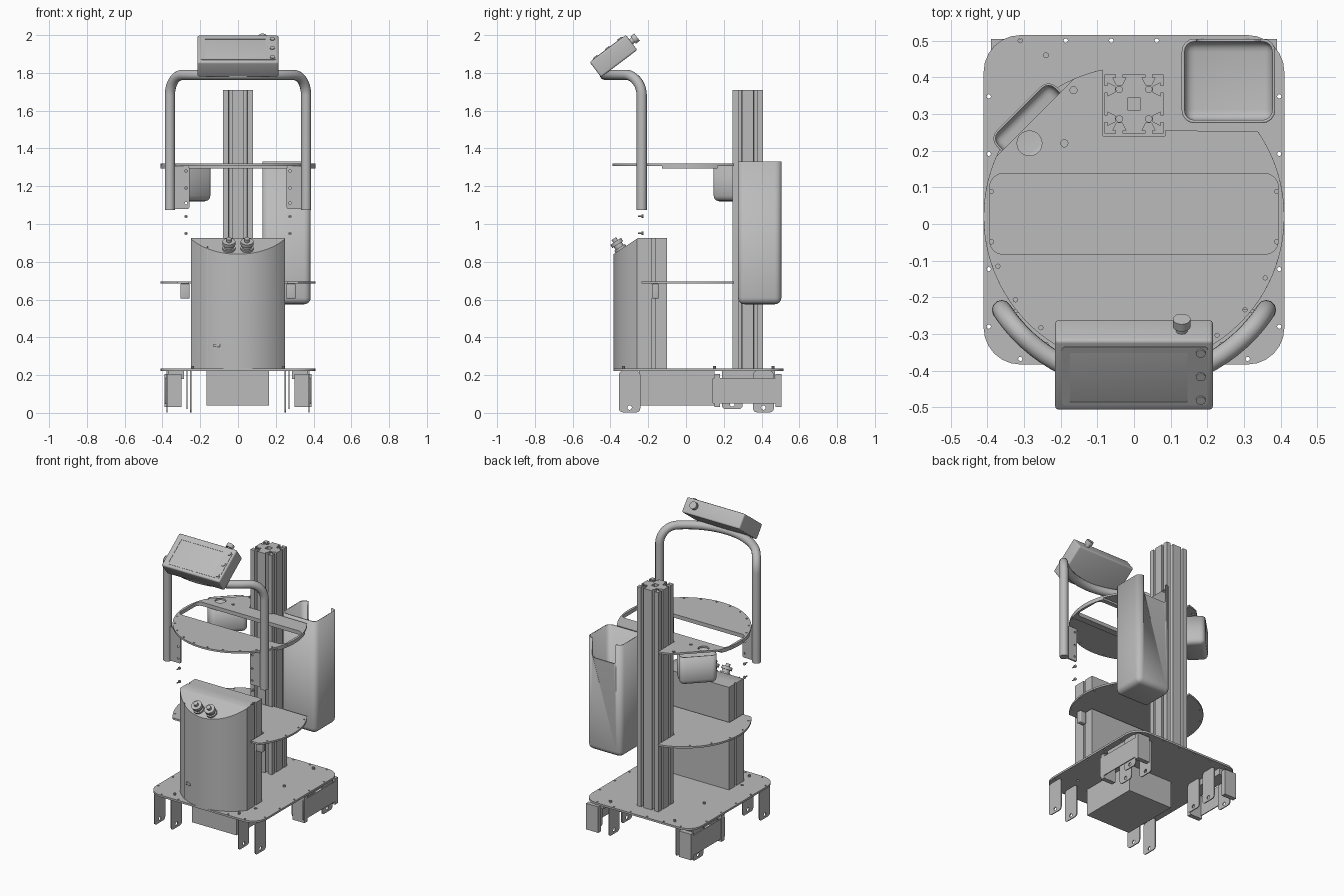
import bpy, bmesh, math
from mathutils import Matrix, Vector

if "Cube" in bpy.data.objects:
    bpy.data.objects.remove(bpy.data.objects["Cube"], do_unlink=True)

grey = bpy.data.materials.new("plain grey")
grey.use_nodes = True
grey.diffuse_color = (0.5, 0.5, 0.5, 1)
grey.node_tree.nodes["Principled BSDF"].inputs["Base Color"].default_value = (0.5, 0.5, 0.5, 1)


def finish(ob):
    ob.data.materials.clear()
    ob.data.materials.append(grey)
    bpy.ops.object.select_all(action='DESELECT')
    ob.select_set(True)
    bpy.context.view_layer.objects.active = ob
    bpy.ops.object.shade_smooth_by_angle(angle=math.radians(35))
    return ob


def from_bmesh(name, bm, matrix=Matrix()):
    me = bpy.data.meshes.new(name)
    bm.to_mesh(me)
    bm.free()
    ob = bpy.data.objects.new(name, me)
    ob.matrix_world = matrix
    bpy.context.collection.objects.link(ob)
    return finish(ob)


def circle(x, y, r, n=10):
    return [(x + r * math.cos(math.tau * i / n), y + r * math.sin(math.tau * i / n)) for i in range(n)]


def arc(a0, a1, r=0.41, cy=0.02, n=40):
    angles = [math.radians(a0 + (a1 - a0) * i / n) for i in range(n + 1)]
    return [(r * math.cos(a), cy + r * math.sin(a)) for a in angles]


def round_rect(x0, x1, y0, y1, r, n=6):
    pts = []
    for k, (cx, cy) in enumerate([(x1 - r, y1 - r), (x0 + r, y1 - r), (x0 + r, y0 + r), (x1 - r, y0 + r)]):
        for i in range(n + 1):
            a = math.radians(90 * (k + i / n))
            pts.append((cx + r * math.cos(a), cy + r * math.sin(a)))
    return pts


def curve_to_mesh(name, cu, matrix=Matrix()):
    ob = bpy.data.objects.new(name, cu)
    ob.matrix_world = matrix
    bpy.context.collection.objects.link(ob)
    bpy.ops.object.select_all(action='DESELECT')
    ob.select_set(True)
    bpy.context.view_layer.objects.active = ob
    bpy.ops.object.convert(target='MESH')
    return finish(bpy.context.view_layer.objects.active)


# Flat part: an outline with holes, extruded between two heights
def slab(name, loops, z0, z1, matrix=Matrix()):
    cu = bpy.data.curves.new(name, 'CURVE')
    cu.dimensions, cu.fill_mode, cu.extrude = '2D', 'BOTH', (z1 - z0) / 2
    for pts in loops:
        sp = cu.splines.new('POLY')
        sp.points.add(len(pts) - 1)
        for p, (x, y) in zip(sp.points, pts):
            p.co = (x, y, 0, 1)
        sp.use_cyclic_u = True
    return curve_to_mesh(name, cu, matrix @ Matrix.Translation((0, 0, (z0 + z1) / 2)))


def box(name, x0, x1, y0, y1, z0, z1, bevel=0.0, matrix=Matrix(), open_top=False):
    bm = bmesh.new()
    bmesh.ops.create_cube(bm, size=1, matrix=Matrix.Translation(((x0 + x1) / 2, (y0 + y1) / 2, (z0 + z1) / 2))
                          @ Matrix.Diagonal((x1 - x0, y1 - y0, z1 - z0, 1)))
    if bevel:
        edges = [e for e in bm.edges if not open_top or min(v.co.z for v in e.verts) < z1 - 1e-4]
        bmesh.ops.bevel(bm, geom=edges, offset=bevel, segments=4, profile=0.5, affect='EDGES')
    if open_top:
        top = [f for f in bm.faces if f.calc_center_median().z > z1 - 1e-4]
        bmesh.ops.delete(bm, geom=top, context='FACES')
    return from_bmesh(name, bm, matrix)


# Turned part: stacked (radius, start, end) cylinders along local z
def turned(name, steps, matrix, n=20):
    bm = bmesh.new()
    for r, a, b in steps:
        bmesh.ops.create_cone(bm, cap_ends=True, segments=n, radius1=r, radius2=r, depth=b - a,
                              matrix=Matrix.Translation((0, 0, (a + b) / 2)))
    return from_bmesh(name, bm, matrix)


def ring_holes(angles, r=0.395):
    return [circle(r * math.cos(math.radians(a)), 0.02 + r * math.sin(math.radians(a)), 0.006, 8) for a in angles]


# Base plate with edge holes
holes = [circle(-0.31 + 0.124 * i, y, 0.006, 8) for i in range(6) for y in (-0.368, 0.5)]
holes += [circle(s * 0.396, -0.28 + 0.157 * i, 0.006, 8) for i in range(5) for s in (-1, 1)]
holes += [circle(s * 0.275, -0.205, 0.01) for s in (-1, 1)]
slab("base_plate", [round_rect(-0.41, 0.41, -0.383, 0.515, 0.1)] + holes, 0.222, 0.235)

# Middle shelf, notched around the tower and the column
back_notch = [(0.085, 0.255), (0.085, 0.24), (-0.085, 0.24)]
mid = arc(102, 218.5) + [(-0.26, -0.235), (-0.26, -0.09), (0.26, -0.09), (0.26, -0.235)]
mid += arc(-38.5, 34.6) + back_notch
slab("middle_shelf", [mid] + ring_holes([130, 150, 170, 190, 210, -30, -10, 10, 28]), 0.684, 0.696)

# Top shelf with a wide window, a slot and a round hole
top = arc(156.4, 394.6, n=70) + back_notch + arc(102, 113.6, n=5)
window = round_rect(-0.393, 0.393, -0.082, 0.137, 0.035)
shelf_holes = [circle(-0.285, 0.22, 0.034, 20), circle(-0.19, 0.22, 0.01), circle(-0.165, 0.365, 0.01)]
slab("top_shelf", [top, window] + shelf_holes + ring_holes(range(200, 350, 15)), 1.308, 1.32)

# Reinforcing rim under the top shelf
rim = arc(159, 201) + arc(-21, 21)
slab("shelf_rim", [rim, window], 1.295, 1.308)

# Slotted column
side = [(-0.08, 0)]
for c in (-0.04, 0.04):
    half = [(0.009, 0), (0.009, 0.008), (0.018, 0.008), (0.008, 0.028)]
    side += [(c - w, d) for w, d in half] + [(c + w, d) for w, d in reversed(half)]
column = []
for k in range(4):
    rot = Matrix.Rotation(math.pi / 2 * k, 2)
    column += [tuple(rot @ Vector((t, d - 0.08))) for t, d in side]
bores = [circle(sx * 0.04, sy * 0.04, 0.009) for sx in (-1, 1) for sy in (-1, 1)]
slab("column", [column, round_rect(-0.018, 0.018, -0.018, 0.018, 0.004, 2)] + bores, 0.235, 1.71,
     Matrix.Translation((0, 0.327, 0)))

# Tall storage bin with a lowered back wall
bin_ob = box("storage_bin", 0.13, 0.385, 0.275, 0.505, 0.575, 1.33, 0.035, open_top=True)
wall = bin_ob.modifiers.new("wall", 'SOLIDIFY')
wall.thickness = 0.008
cutter = box("bin_cutter", 0.17, 0.345, 0.46, 0.6, 1.2, 1.5, 0.02)
cutter.hide_render = True
cutter.hide_set(True)
cutter.display_type = 'WIRE'
cut = bin_ob.modifiers.new("lowered_back", 'BOOLEAN')
cut.operation, cut.object = 'DIFFERENCE', cutter
bpy.ops.object.select_all(action='DESELECT')
bin_ob.select_set(True)
bpy.context.view_layer.objects.active = bin_ob
for m in ("wall", "lowered_back"):
    bpy.ops.object.modifier_apply(modifier=m)
bpy.data.objects.remove(cutter, do_unlink=True)

# Small diagonal cup under the top shelf
cup = box("cup", -0.115, 0.115, -0.07, 0.07, 1.12, 1.308, 0.03,
          Matrix.Translation((-0.265, 0.265, 0)) @ Matrix.Rotation(math.radians(45), 4, 'Z'), open_top=True)
cup.modifiers.new("wall", 'SOLIDIFY').thickness = 0.006

# Front tower: curved front, stepped sides, sloped top
front = [(x, -0.385 + 0.3125 - math.sqrt(0.3125 ** 2 - x * x) + 0.0)
         for x in (-0.25 + 0.5 * i / 24 for i in range(25))]
front = [(x, -0.385 + 0.3125 - math.sqrt(0.3125 ** 2 - x * x)) for x, _ in front]
right_side = [(0.25, -0.18), (0.24, -0.18), (0.24, -0.165), (0.25, -0.165), (0.25, -0.1)]
left_side = [(-x, y) for x, y in reversed(right_side)]
tower = slab("tower", [front + right_side + left_side], 0.235, 0.925)
bm = bmesh.new()
bm.from_mesh(tower.data)
bm.transform(tower.matrix_world)
tower.matrix_world = Matrix()
bmesh.ops.remove_doubles(bm, verts=bm.verts, dist=1e-5)
slope = Vector((0, -0.55, 0.84)).normalized()
res = bmesh.ops.bisect_plane(bm, geom=bm.verts[:] + bm.edges[:] + bm.faces[:], plane_co=(0, -0.255, 0.925),
                             plane_no=slope, clear_outer=True)
bmesh.ops.holes_fill(bm, edges=[e for e in bm.edges if e.is_boundary], sides=0)
bmesh.ops.recalc_face_normals(bm, faces=bm.faces)
bm.to_mesh(tower.data)
bm.free()
finish(tower)

# Tower seam strip, latch and knobs
box("door_seam", -0.163, -0.159, -0.344, -0.335, 0.235, 0.88)
box("door_latch", -0.13, -0.095, -0.372, -0.35, 0.348, 0.366, 0.004)
tilt = slope.to_track_quat('Z', 'Y').to_matrix().to_4x4()
for s, label in ((-1, "right"), (1, "left")):
    turned(label + "_knob", [(0.034, 0, 0.012), (0.025, 0.012, 0.03), (0.034, 0.03, 0.05), (0.014, 0.05, 0.068)],
           Matrix.Translation((s * 0.048, -0.345, 0.866)) @ tilt)

# Bent tube handle following the shelf curve
R, bend, a0 = 0.43, 0.11, math.radians(-33)
half_path = [(0, 1.075)]
for i in range(11):
    p = math.pi / 2 * i / 10
    half_path.append((bend * (1 - math.cos(p)), 1.68 + bend * math.sin(p)))
end = R * (math.pi / 2 + a0)
half_path += [(bend + (end - bend) * i / 10, 1.79) for i in range(1, 11)]
pts = [(R * math.cos(a0 - s / R), R * math.sin(a0 - s / R), z) for s, z in half_path]
pts += [(-x, y, z) for x, y, z in reversed(pts[:-1])]
cu = bpy.data.curves.new("handle_tube", 'CURVE')
cu.dimensions, cu.bevel_depth, cu.bevel_resolution, cu.use_fill_caps = '3D', 0.027, 4, True
sp = cu.splines.new('POLY')
sp.points.add(len(pts) - 1)
for p, co in zip(sp.points, pts):
    p.co = (*co, 1)
curve_to_mesh("handle_tube", cu)

# Handle plates, loose screws and shelf brackets on both sides
upright = Matrix.Rotation(math.radians(90), 4, 'X')
for s, label in ((-1, "right"), (1, "left")):
    xs = sorted((s * 0.258, s * 0.36))
    plate_holes = [circle(s * 0.275, z, 0.007, 8) for z in (1.11, 1.19, 1.28)]
    slab(label + "_handle_plate", [round_rect(*xs, 1.08, 1.308, 0.008, 2)] + plate_holes, 0.233, 0.243, upright)
    for z in (0.95, 1.04):
        turned(label + "_screw", [(0.009, 0, 0.01), (0.004, 0.01, 0.03)],
               Matrix.Translation((s * 0.275, -0.225, z)) @ upright, 10)
    box(label + "_shelf_bracket", *sorted((s * 0.256, s * 0.305)), -0.18, -0.145, 0.605, 0.684, 0.006)

# Display housing, tilted back, in local coordinates (z is the screen normal)
pose = Matrix.Translation((-0.0, -0.384, 1.889)) @ Matrix.Rotation(math.radians(37), 4, 'X')
box("display_housing", -0.215, 0.215, -0.12, 0.12, -0.05, 0.05, 0.01, pose)
slab("screen_bezel", [round_rect(-0.197, 0.202, -0.1, 0.1, 0.012), round_rect(-0.175, 0.146, -0.088, 0.08, 0.004)],
     0.05, 0.052, pose)
for y in (-0.08, 0, 0.08):
    turned("display_button", [(0.013, 0.05, 0.057)], pose @ Matrix.Translation((0.182, y, 0)))
turned("stop_button", [(0.016, 0, 0.02), (0.024, 0.02, 0.045)],
       pose @ Matrix.Translation((0.13, 0.115, 0.005)) @ Matrix.Rotation(math.radians(-90), 4, 'X'))

# Underside: power box
box("power_box", -0.168, 0.163, -0.25, 0.15, 0.04, 0.222)

# Plates standing across x, with a rounded foot and an axle hole
face_x = Matrix(((0, 0, 1, 0), (1, 0, 0, 0), (0, 1, 0, 0), (0, 0, 0, 1)))


def fork(name, x, y0, y1, z0):
    slab(name, [round_rect(y0, y1, z0, 0.222, 0.02, 4), circle((y0 + y1) / 2, z0 + 0.025, 0.012, 12)],
         x - 0.003, x + 0.003, face_x)


for s, label in ((-1, "right"), (1, "left")):
    for x in (0.25, 0.375):
        fork(label + "_front_fork", s * x, -0.355, -0.242, 0.003)
        fork(label + "_rear_fork", s * x, 0.355, 0.465, 0.003)
    for x in (0.27, 0.385):
        slab(label + "_drive_plate", [round_rect(0.14, 0.5, 0.05, 0.185, 0.006, 2)],
             s * x - 0.003, s * x + 0.003, face_x) if x > 0.3 else fork(label + "_drive_fork", s * x, 0.19, 0.3, 0.02)
    for y in (0.15, 0.475):
        box(label + "_drive_block", *sorted((s * 0.3, s * 0.39)), y, y + 0.03, 0.03, 0.205)
    box(label + "_drive_rail", *sorted((s * 0.285, s * 0.37)), 0.19, 0.47, 0.18, 0.222)
    for y in (-0.33, 0.15, 0.46):
        turned(label + "_base_bolt", [(0.008, 0.235, 0.248)], Matrix.Translation((s * 0.24, y, 0)), 10)
